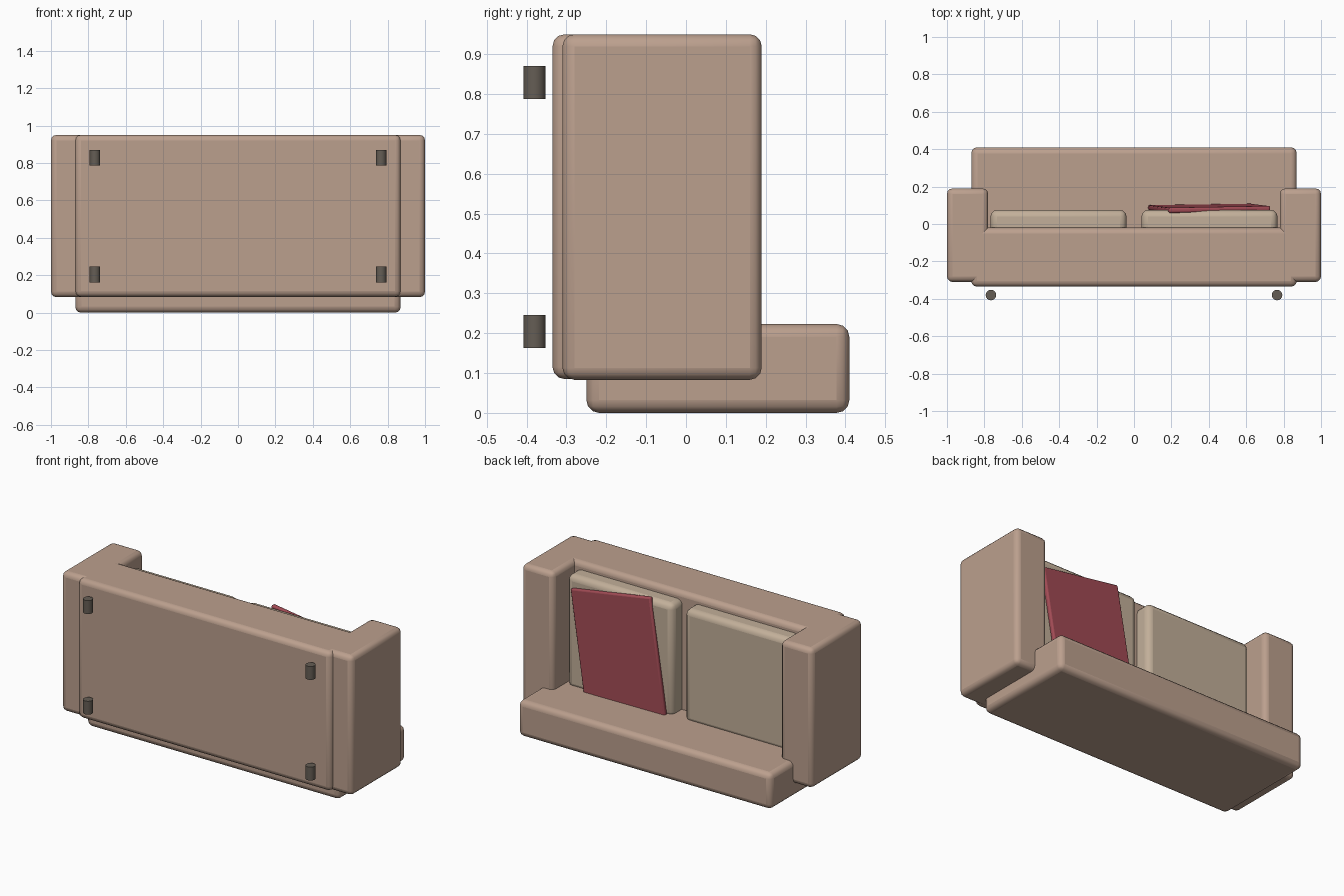
import bpy
from math import radians

if "Cube" in bpy.data.objects:
    bpy.data.objects.remove(bpy.data.objects["Cube"])


def material(name, rgb):
    m = bpy.data.materials.new(name)
    m.diffuse_color = (*rgb, 1)
    m.use_nodes = True
    m.node_tree.nodes["Principled BSDF"].inputs["Base Color"].default_value = m.diffuse_color
    return m


FABRIC = material("fabric", (0.50, 0.35, 0.27))
CUSHION = material("cushion_fabric", (0.54, 0.43, 0.32))
RED = material("red_fabric", (0.36, 0.07, 0.09))
DARK = material("dark_wood", (0.13, 0.11, 0.09))


def finish(o, name, mat, bevel=0):
    o.name = name
    o.data.materials.append(mat)
    if bevel:
        b = o.modifiers.new("Bevel", 'BEVEL')
        b.width = bevel
        b.segments = 3
    bpy.ops.object.shade_smooth_by_angle(angle=radians(35))
    return o


def box(name, x, y, z, mat, bevel):
    """Rounded box given by its (min, max) ranges."""
    bpy.ops.mesh.primitive_cube_add(size=1, location=[sum(r) / 2 for r in (x, y, z)])
    o = bpy.context.object
    o.scale = [r[1] - r[0] for r in (x, y, z)]
    bpy.ops.object.transform_apply(location=False, rotation=False, scale=True)
    return finish(o, name, mat, bevel)


# Sofa tipped onto its back: its underside faces -y, its front faces +z
box("base", (-0.87, 0.87), (-0.335, -0.02), (0.085, 0.95), FABRIC, 0.03)
box("backrest", (-0.87, 0.87), (-0.25, 0.41), (0.0, 0.223), FABRIC, 0.032)

for side, s in (("left", -1), ("right", 1)):
    # Arms and seat cushions
    box(side + "_arm", sorted((s * 0.78, s * 1.0)), (-0.31, 0.19),
        (0.083, 0.95), FABRIC, 0.03)
    box(side + "_seat_cushion", sorted((s * 0.04, s * 0.767)), (-0.06, 0.075),
        (0.20, 0.905), CUSHION, 0.035)
    # Detached short feet
    for end, z in (("back", 0.204), ("front", 0.829)):
        bpy.ops.mesh.primitive_cylinder_add(vertices=24, radius=0.028, depth=0.083,
                                            location=(s * 0.765, -0.38, z))
        finish(bpy.context.object, f"{side}_{end}_foot", DARK)

# Thin, slightly turned throw pillow tucked into the backrest
pillow = box("throw_pillow", (0.125, 0.675), (0.071, 0.099), (0.14, 0.88), RED, 0.01)
pillow.rotation_euler = (radians(1.3), radians(9), radians(1))
